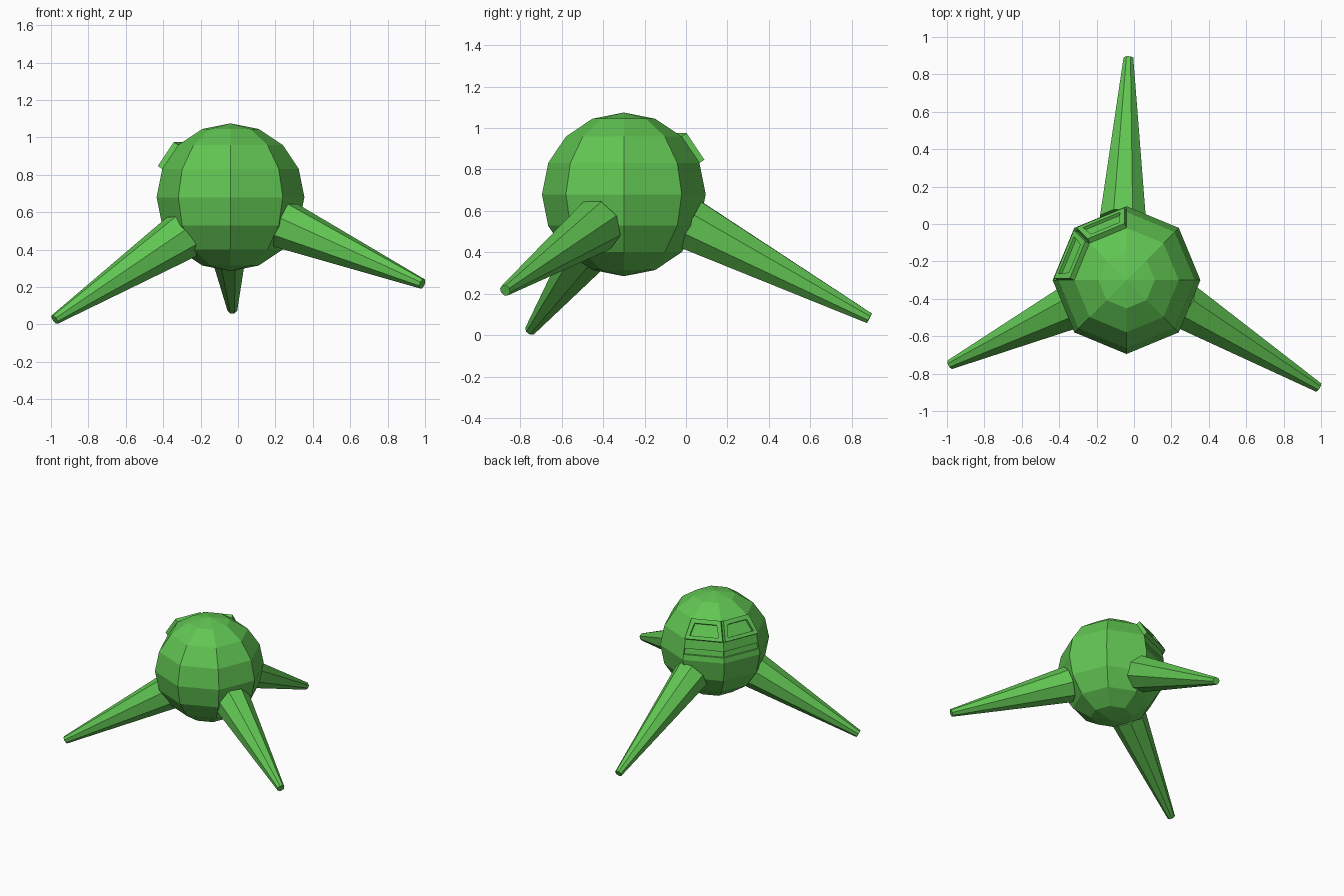
import bpy, bmesh, math
from mathutils import Vector

if "Cube" in bpy.data.objects:
    bpy.data.objects.remove(bpy.data.objects["Cube"])

green = bpy.data.materials.new("leaf green")
green.diffuse_color = (0.12, 0.56, 0.085, 1)
green.use_nodes = True
green.node_tree.nodes["Principled BSDF"].inputs["Base Color"].default_value = green.diffuse_color

CENTER = Vector((-0.04, -0.30, 0.68))
RADIUS = 0.395


def add_object(name, bm):
    bmesh.ops.recalc_face_normals(bm, faces=bm.faces[:])
    mesh = bpy.data.meshes.new(name)
    bm.to_mesh(mesh)
    bm.free()
    mesh.materials.append(green)
    obj = bpy.data.objects.new(name, mesh)
    bpy.context.collection.objects.link(obj)
    return obj


def face_side(bm, low, high):
    """Facets on the face quarter (back left) in a height band."""
    found = []
    for f in bm.faces:
        c = f.calc_center_median()
        if c.x < -0.01 and c.y > 0.01 and low < c.z < high:
            found.append(f)
    return found


# Body: eight by eight faceted ball
bm = bmesh.new()
bmesh.ops.create_uvsphere(bm, u_segments=8, v_segments=8, radius=RADIUS)

# Mouth: thin groove across the two facets below the eyes
for height in (0.04, 0.085):
    faces = face_side(bm, 0.0, 0.15)
    geom = set(faces)
    for f in faces:
        geom.update(f.edges)
        geom.update(f.verts)
    bmesh.ops.bisect_plane(bm, geom=list(geom), plane_co=(0, 0, height),
                           plane_no=(0, 0, 1))
bm.normal_update()
bmesh.ops.inset_individual(bm, faces=face_side(bm, 0.04, 0.085),
                           thickness=0.004, depth=-0.012)

# Brow plates: each facet pushed straight out, with a sunken eye slot
for f in face_side(bm, 0.16, 0.27):
    normal = f.normal.copy()
    plate = bmesh.ops.extrude_discrete_faces(bm, faces=[f])["faces"]
    bmesh.ops.translate(bm, verts=plate[0].verts[:], vec=normal * 0.03)
    bm.normal_update()
    bmesh.ops.inset_individual(bm, faces=plate, thickness=0.042, depth=0)
    bm.normal_update()
    bmesh.ops.inset_individual(bm, faces=plate, thickness=0.002, depth=-0.018)
bmesh.ops.translate(bm, verts=bm.verts[:], vec=CENTER)
add_object("body", bm)


# Legs: tapered eight-sided spikes
def leg(name, base, tip, r_base=0.132, r_tip=0.028):
    base, tip = Vector(base), Vector(tip)
    axis = tip - base
    direction = axis.normalized()
    side = direction.cross(Vector((0, 0, 1))).normalized()
    up = side.cross(direction)
    bm = bmesh.new()
    rings = []
    for point, radius in ((base, r_base), (tip, r_tip)):
        ring = []
        for i in range(8):
            a = math.radians(22.5 + 45 * i)
            ring.append(bm.verts.new(
                point + side * radius * math.cos(a) + up * radius * math.sin(a)))
        rings.append(ring)
        bm.faces.new(ring)
    for i in range(8):
        j = (i + 1) % 8
        bm.faces.new((rings[0][i], rings[0][j], rings[1][j], rings[1][i]))
    add_object(name, bm)


leg("back_leg", (-0.06, 0.02, 0.535), (-0.03, 0.885, 0.082))
leg("right_leg", (0.255, -0.43, 0.53), (0.985, -0.873, 0.217))
leg("left_leg", (-0.30, -0.425, 0.47), (-0.98, -0.75, 0.026))
